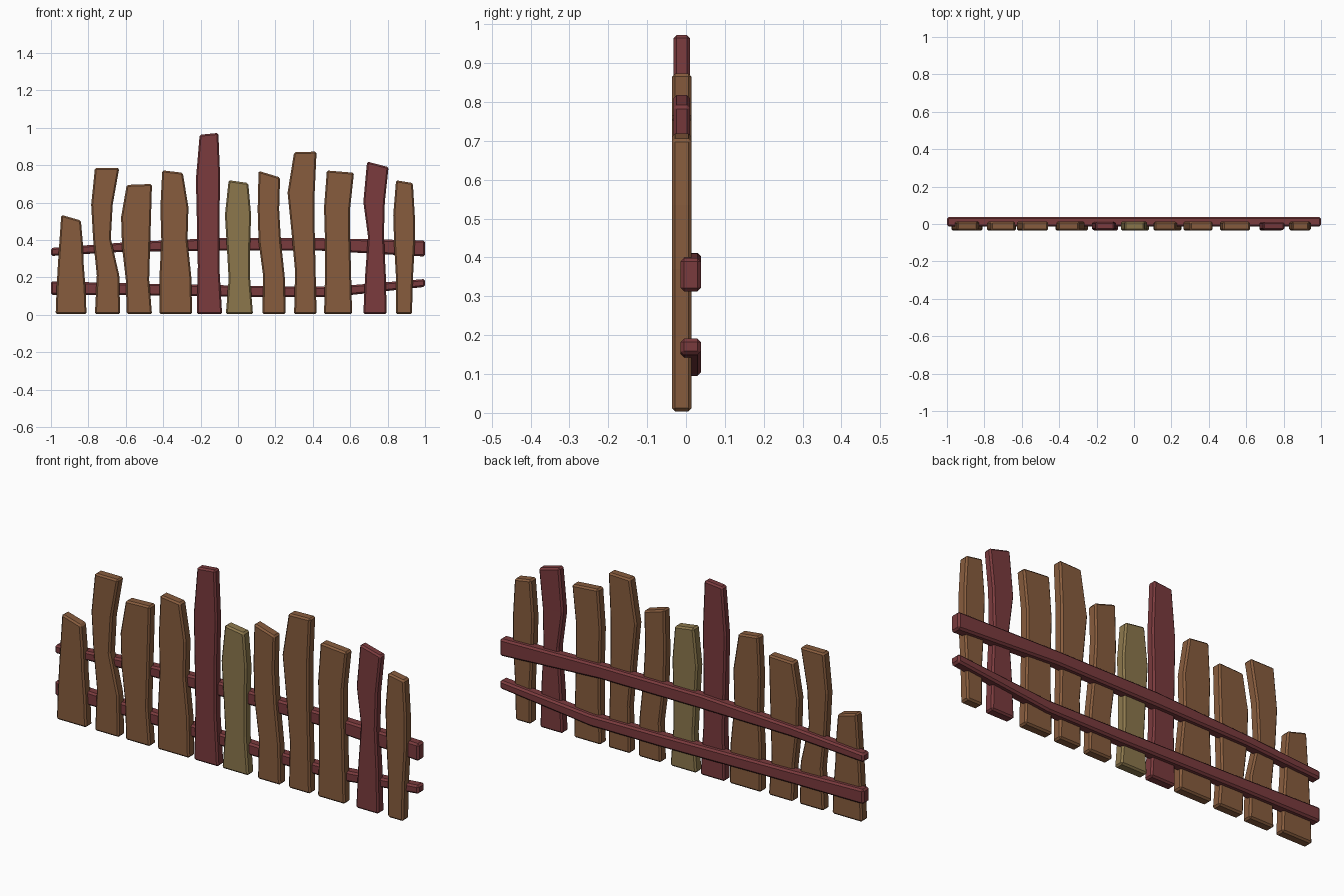
import bpy, bmesh

if "Cube" in bpy.data.objects:
    bpy.data.objects.remove(bpy.data.objects["Cube"])


def material(name, rgb):
    m = bpy.data.materials.new(name)
    m.diffuse_color = (*rgb, 1)
    m.use_nodes = True
    m.node_tree.nodes["Principled BSDF"].inputs["Base Color"].default_value = m.diffuse_color
    return m


brown = material("brown wood", (0.243, 0.107, 0.047))
red = material("red wood", (0.195, 0.043, 0.047))
olive = material("olive wood", (0.263, 0.187, 0.073))


def loft(name, rings, mat, bevel):
    """Skin a row of four-cornered rings, cap both ends and chamfer the edges."""
    bm = bmesh.new()
    rows = [[bm.verts.new(p) for p in ring] for ring in rings]
    for a, b in zip(rows, rows[1:]):
        for i in range(4):
            j = (i + 1) % 4
            bm.faces.new((a[i], a[j], b[j], b[i]))
    bm.faces.new(rows[0])
    bm.faces.new(rows[-1])
    bmesh.ops.recalc_face_normals(bm, faces=bm.faces)
    mesh = bpy.data.meshes.new(name)
    bm.to_mesh(mesh)
    bm.free()
    mesh.materials.append(mat)
    ob = bpy.data.objects.new(name, mesh)
    bpy.context.collection.objects.link(ob)
    mod = ob.modifiers.new("chamfer", "BEVEL")
    mod.width = bevel
    mod.segments = 1
    mod.limit_method = "ANGLE"
    mod.angle_limit = 0.7


LEVELS = (0, 0.27, 0.52, 0.75, 1)


def plank(name, mat, left, right, z_left, z_right, thin=0.0):
    """Wobbly upright board: left and right edge x at five heights."""
    rings = []
    for t, xl, xr in zip(LEVELS, left, right):
        # only the top edge is slanted
        mid = (z_left + z_right) / 2
        zl, zr = (z_left, z_right) if t == 1 else (mid * t + 0.004 * (t == 0),) * 2
        f, b = -0.036 + thin * t, 0.014 - thin * t
        rings.append([(xl, f, zl), (xr, f, zr), (xr, b, zr), (xl, b, zl)])
    loft(name, rings, mat, 0.008)


# Upright boards, left to right
plank("plank_1", brown, (-.975, -.97, -.963, -.955, -.945), (-.81, -.815, -.825, -.83, -.84), .535, .505)
plank("plank_2", brown, (-.765, -.755, -.775, -.785, -.765), (-.63, -.635, -.68, -.67, -.635), .785, .785)
plank("plank_3", brown, (-.595, -.6, -.62, -.625, -.595), (-.46, -.475, -.47, -.465, -.46), .695, .70)
plank("plank_4", brown, (-.42, -.42, -.41, -.415, -.405), (-.245, -.25, -.27, -.265, -.295), .773, .76)
plank("tall_red_plank", red, (-.22, -.215, -.22, -.225, -.205), (-.085, -.10, -.10, -.095, -.105), .963, .973, .004)
plank("olive_plank", olive, (-.065, -.05, -.06, -.07, -.05), (.08, .065, .065, .07, .055), .72, .705)
plank("plank_7", brown, (.13, .135, .11, .105, .11), (.255, .25, .23, .22, .225), .77, .735)
plank("plank_8", brown, (.30, .305, .285, .265, .30), (.42, .415, .41, .41, .42), .87, .873)
plank("plank_9", brown, (.46, .465, .465, .46, .475), (.61, .605, .60, .60, .62), .772, .76)
plank("red_plank", red, (.67, .68, .695, .67, .69), (.795, .79, .78, .785, .805), .82, .79, .004)
plank("plank_11", brown, (.845, .845, .835, .83, .845), (.93, .935, .945, .945, .935), .72, .705)


def rail(name, stations):
    """Crooked cross rail behind the boards: (x, bottom z, top z) along its length."""
    f, b = -0.014, 0.038
    loft(name, [[(x, f, lo), (x, b, lo), (x, b, hi), (x, f, hi)]
                for x, lo, hi in stations], red, 0.009)


rail("upper_rail", [(-1, .315, .358), (-.6, .338, .388), (-.1, .343, .412),
                    (.45, .343, .41), (1, .312, .398)])
rail("lower_rail", [(-1, .107, .18), (-.55, .105, .168), (.1, .095, .155),
                    (.5, .095, .15), (1, .15, .192)])
